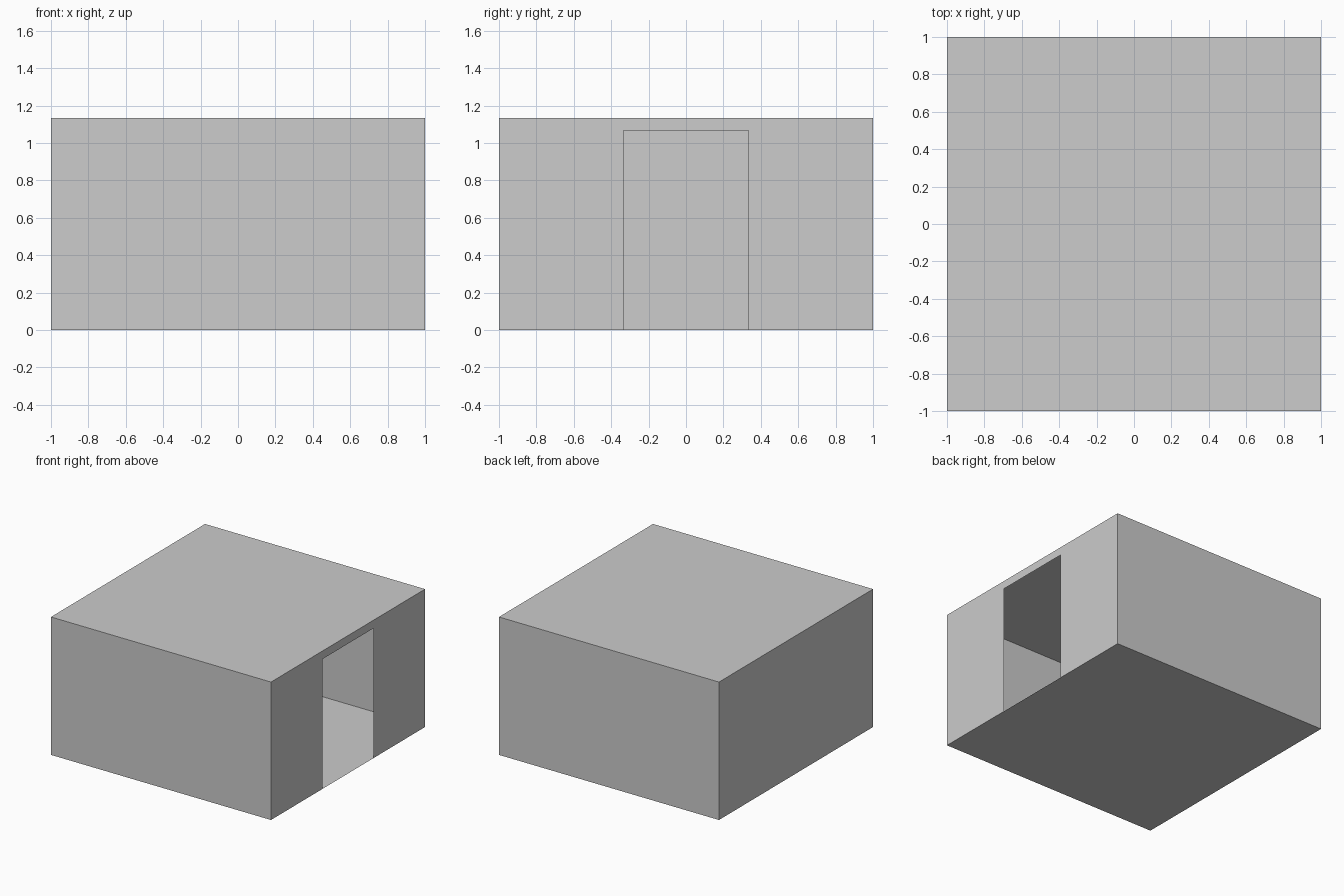
import bpy
import bmesh
from mathutils import Vector

if "Cube" in bpy.data.objects:
    bpy.data.objects.remove(bpy.data.objects["Cube"])

HALF, HEIGHT = 1.0, 1.1333          # room half width and height
DOOR_HALF, DOOR_TOP = 0.3333, 1.0667  # doorway half width and height

grey = bpy.data.materials.new("light_grey")
grey.diffuse_color = (0.604, 0.604, 0.604, 1)
grey.use_nodes = True
grey.node_tree.nodes["Principled BSDF"].inputs["Base Color"].default_value = grey.diffuse_color


def panel(name, points, outward):
    """One thin flat sheet facing outward."""
    bm = bmesh.new()
    face = bm.faces.new([bm.verts.new(p) for p in points])
    face.normal_update()
    if face.normal.dot(Vector(outward)) < 0:
        face.normal_flip()
    mesh = bpy.data.meshes.new(name)
    bm.to_mesh(mesh)
    bm.free()
    mesh.materials.append(grey)
    obj = bpy.data.objects.new(name, mesh)
    bpy.context.collection.objects.link(obj)


square = [(-HALF, -HALF), (HALF, -HALF), (HALF, HALF), (-HALF, HALF)]
rect = [(-HALF, 0), (HALF, 0), (HALF, HEIGHT), (-HALF, HEIGHT)]

# Floor and roof
panel("floor", [(x, y, 0) for x, y in square], (0, 0, -1))
panel("roof", [(x, y, HEIGHT) for x, y in square], (0, 0, 1))

# Solid walls
panel("front_wall", [(a, -HALF, z) for a, z in rect], (0, -1, 0))
panel("back_wall", [(a, HALF, z) for a, z in rect], (0, 1, 0))
panel("left_wall", [(-HALF, a, z) for a, z in rect], (-1, 0, 0))

# Right wall outline with the doorway notched out of its lower edge
notch = [(-HALF, 0), (-DOOR_HALF, 0), (-DOOR_HALF, DOOR_TOP),
         (DOOR_HALF, DOOR_TOP), (DOOR_HALF, 0), (HALF, 0),
         (HALF, HEIGHT), (-HALF, HEIGHT)]
panel("doorway_wall", [(HALF, a, z) for a, z in notch], (1, 0, 0))
